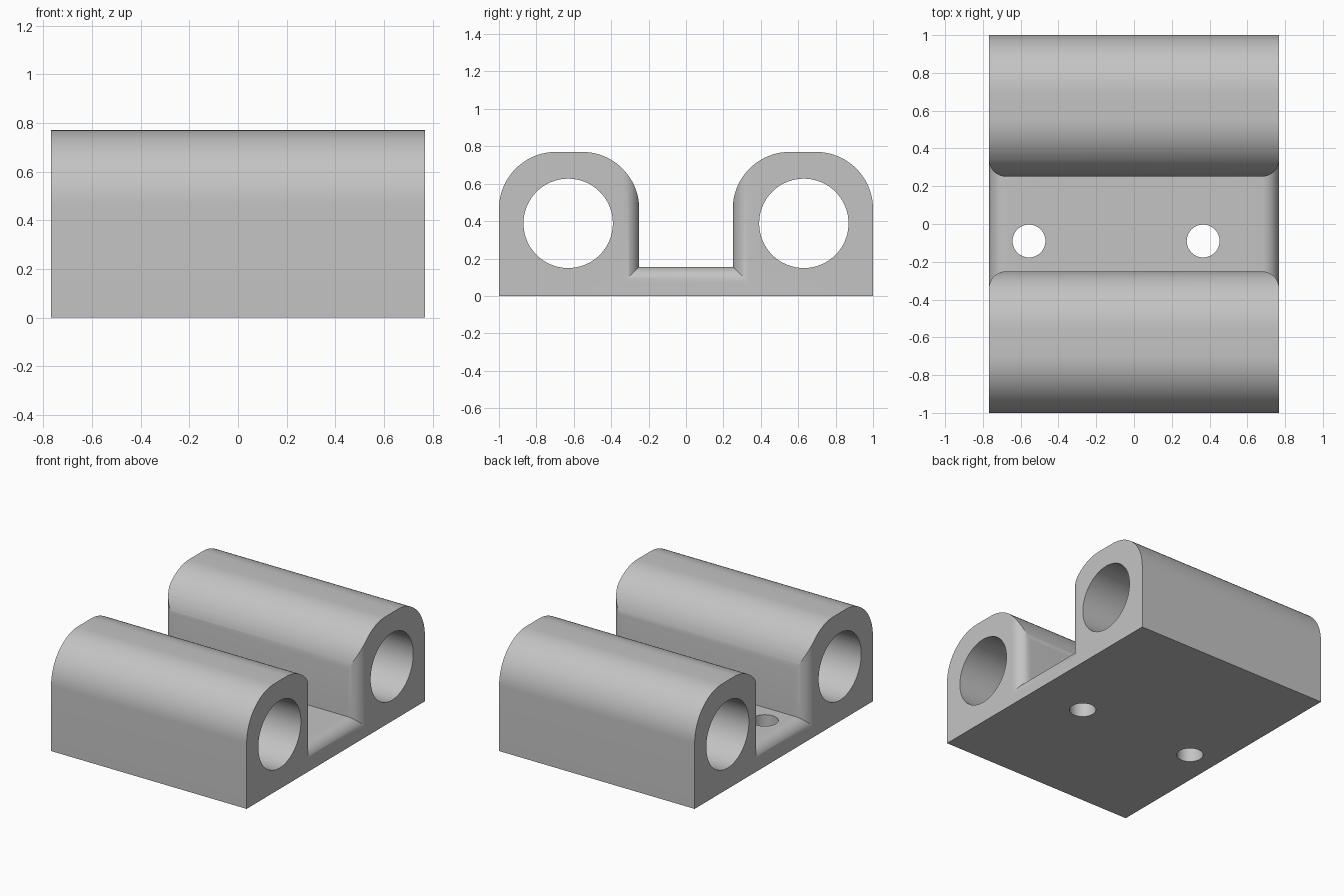
import bpy, bmesh
from math import sin, cos, pi, radians, sqrt

if "Cube" in bpy.data.objects:
    bpy.data.objects.remove(bpy.data.objects["Cube"])

HALF_X = 0.768        # half length along the bores
BORE_Y, BORE_Z, BORE_R = 0.63, 0.388, 0.239
CORNER_R, TOP = 0.305, 0.77
CHANNEL, FLOOR, FILLET = 0.251, 0.155, 0.09

grey = bpy.data.materials.new("plain grey")
grey.use_nodes = True
grey.diffuse_color = (0.55, 0.55, 0.55, 1)
grey.node_tree.nodes["Principled BSDF"].inputs["Base Color"].default_value = grey.diffuse_color


def loft(name, sections):
    """Closed solid skinned through matching rings of points."""
    bm = bmesh.new()
    rings = [[bm.verts.new(p) for p in s] for s in sections]
    n = len(rings[0])
    for a, b in zip(rings, rings[1:]):
        for i in range(n):
            j = (i + 1) % n
            bm.faces.new((a[i], a[j], b[j], b[i]))
    bm.faces.new(rings[0])
    bm.faces.new(rings[-1])
    bmesh.ops.recalc_face_normals(bm, faces=bm.faces)
    mesh = bpy.data.meshes.new(name)
    bm.to_mesh(mesh)
    bm.free()
    mesh.materials.append(grey)
    obj = bpy.data.objects.new(name, mesh)
    bpy.context.collection.objects.link(obj)
    return obj


def arc(cy, cz, r, start, end, steps):
    angles = [radians(start + (end - start) * i / steps) for i in range(steps + 1)]
    return [(cy + r * cos(a), cz + r * sin(a)) for a in angles]


def cut(target, cutter):
    cutter.hide_render = True
    mod = target.modifiers.new(cutter.name, 'BOOLEAN')
    mod.operation = 'DIFFERENCE'
    mod.solver = 'EXACT'
    mod.object = cutter
    bpy.context.view_layer.objects.active = target
    bpy.ops.object.modifier_apply(modifier=mod.name)
    bpy.data.objects.remove(cutter)


# Body: two round-topped lobes joined across the middle
shoulder = TOP - CORNER_R
half = arc(1 - CORNER_R, shoulder, CORNER_R, 0, 90, 20)
half += arc(0.25 + CORNER_R, shoulder, CORNER_R, 90, 180, 20)
profile = [(1, 0)] + half + [(-y, z) for y, z in reversed(half)] + [(-1, 0)]
body = loft("twin_bore_block", [[(x, y, z) for y, z in profile] for x in (-HALF_X, HALF_X)])

# Central channel, flaring at both ends to round off its mouth
steps = 14
flare = [(HALF_X + 0.1, FILLET)]
for i in range(steps, -1, -1):
    a = i / steps * pi / 2
    flare.append((HALF_X - FILLET + FILLET * sin(a), FILLET * (1 - cos(a))))
stations = flare + [(-x, f) for x, f in reversed(flare)]
cut(body, loft("channel_cutter", [
    [(x, -CHANNEL - f, FLOOR - f), (x, CHANNEL + f, FLOOR - f),
     (x, CHANNEL + f, 1), (x, -CHANNEL - f, 1)] for x, f in stations]))

# Long bores through each lobe
for side in (-1, 1):
    ring = arc(side * BORE_Y, BORE_Z, BORE_R, 0, 360, 64)[:-1]
    cut(body, loft("bore_cutter", [[(x, y, z) for y, z in ring] for x in (-1, 1)]))

# Screw holes through the channel floor
for hole_x in (-0.556, 0.366):
    ring = arc(hole_x, -0.09, 0.087, 0, 360, 40)[:-1]
    cut(body, loft("screw_hole_cutter", [[(x, y, z) for x, y in ring] for z in (-0.2, 0.4)]))

# Smooth the curved surfaces, keeping edges sharp
bpy.ops.object.select_all(action='DESELECT')
body.select_set(True)
bpy.context.view_layer.objects.active = body
bpy.ops.object.shade_smooth_by_angle(angle=radians(25))
